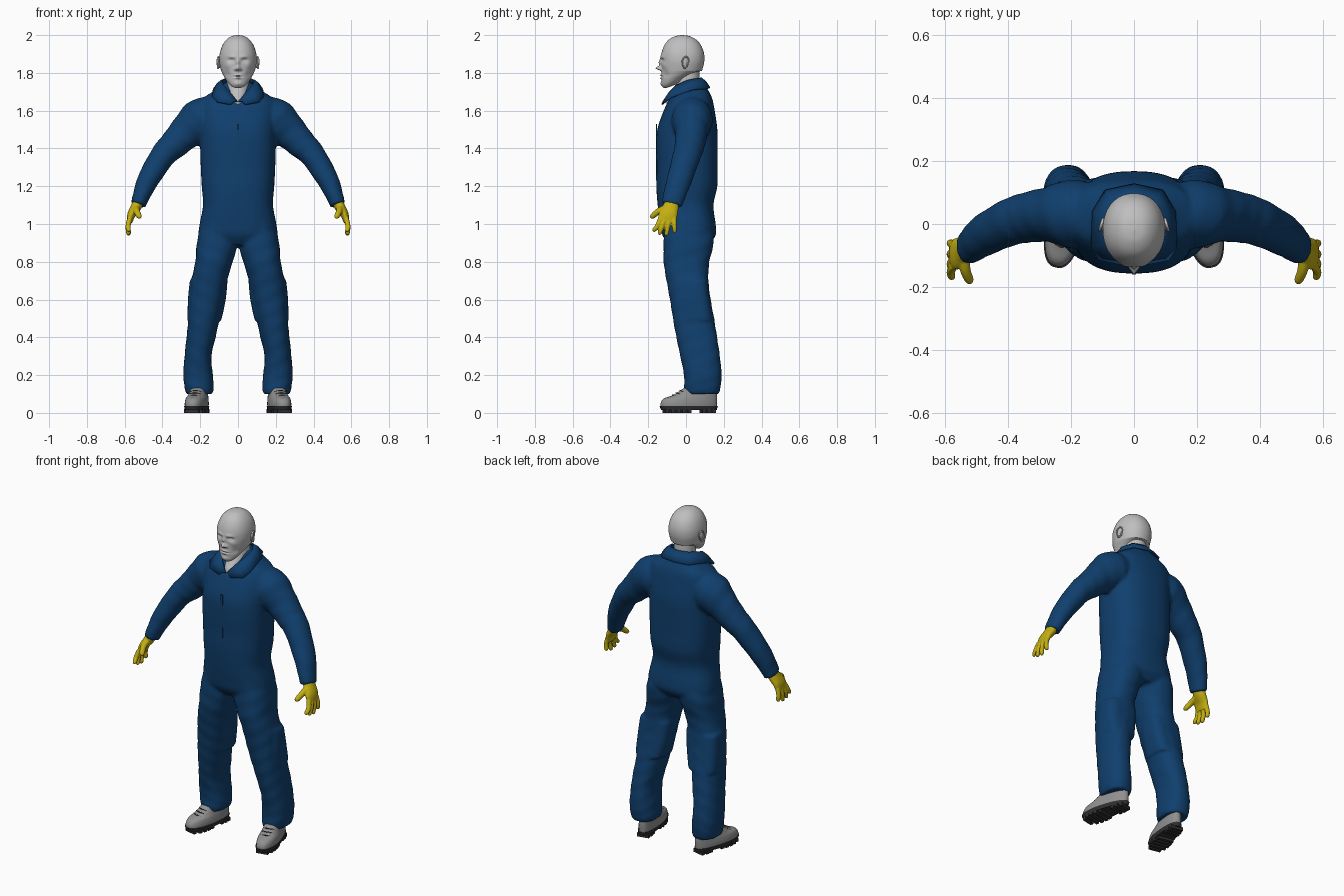
import bpy, bmesh, math
from mathutils import Vector, Matrix

if "Cube" in bpy.data.objects:
    bpy.data.objects.remove(bpy.data.objects["Cube"])


def material(name, r, g, b):
    m = bpy.data.materials.new(name)
    m.diffuse_color = (r, g, b, 1)
    m.use_nodes = True
    m.node_tree.nodes["Principled BSDF"].inputs["Base Color"].default_value = m.diffuse_color
    return m


BLUE = material("work blue", 0.005, 0.05, 0.155)
SKIN = material("pale grey", 0.52, 0.52, 0.52)
YELLOW = material("glove yellow", 0.55, 0.43, 0.006)
GREY = material("boot grey", 0.28, 0.28, 0.28)
DARK = material("sole dark", 0.03, 0.03, 0.03)


def interp(rows, k):
    """Catmull-Rom through rows of numbers, k steps per span."""
    out = []
    for i in range(len(rows) - 1):
        a, b, c, d = (rows[max(0, min(len(rows) - 1, i + j))] for j in (-1, 0, 1, 2))
        for s in range(k):
            t = s / k
            out.append([0.5 * (2 * q + (r - p) * t + (2 * p - 5 * q + 4 * r - w) * t * t
                               + (3 * q - p - 3 * r + w) * t ** 3) for p, q, r, w in zip(a, b, c, d)])
    return out + [list(rows[-1])]


def unit(a, n):
    c, s = math.cos(a), math.sin(a)
    return math.copysign(abs(c) ** (2 / n), c), math.copysign(abs(s) ** (2 / n), s)


def skin_rings(bm, rings):
    vs = [[bm.verts.new(p) for p in ring] for ring in rings]
    n = len(vs[0])
    for a, b in zip(vs, vs[1:]):
        for i in range(n):
            bm.faces.new((a[i], a[(i + 1) % n], b[(i + 1) % n], b[i]))
    bm.faces.new(vs[0])
    bm.faces.new(vs[-1])


def stack(bm, rows, side=1, seg=48, k=4, n=2.3, fold=0.0):
    """Horizontal sections: rows are (centre x, z, front y, back y, half width)."""
    rings = []
    for j, (cx, z, yf, yb, hw) in enumerate(interp(rows, k)):
        ring = []
        for i in range(seg):
            a = 2 * math.pi * i / seg
            u, v = unit(a, n)
            f = 1 + fold * math.sin(3 * a + j * 0.9) * math.sin(j * 0.55)
            ring.append((side * (cx + hw * u * f), (yf + yb) / 2 + (yb - yf) / 2 * v * f, z))
        rings.append(ring)
    skin_rings(bm, rings)


def limb(bm, rows, side=1, seg=32, k=5, fold=0.0):
    """Sections across a path: rows are (x, y, z, radius in xz, radius in y)."""
    pts = interp(rows, k)
    rings = []
    for j, p in enumerate(pts):
        t = Vector(pts[min(j + 1, len(pts) - 1)][:3]) - Vector(pts[max(j - 1, 0)][:3])
        ax = t.cross(Vector((0, 1, 0))).normalized()
        ay = t.cross(ax).normalized()
        ring = []
        for i in range(seg):
            a = 2 * math.pi * i / seg
            f = 1 + fold * math.sin(2 * a + j * 0.8) * math.sin(j * 0.7)
            q = Vector(p[:3]) + (ax * p[3] * math.cos(a) + ay * p[4] * math.sin(a)) * f
            ring.append((side * q.x, q.y, q.z))
        rings.append(ring)
    skin_rings(bm, rings)


def finish(bm, name, mat, angle=50, voxel=None, smooth=4):
    bmesh.ops.recalc_face_normals(bm, faces=bm.faces[:])
    me = bpy.data.meshes.new(name)
    bm.to_mesh(me)
    bm.free()
    me.materials.append(mat)
    for p in me.polygons:
        p.use_smooth = True
    me.set_sharp_from_angle(angle=math.radians(angle))
    ob = bpy.data.objects.new(name, me)
    bpy.context.collection.objects.link(ob)
    if voxel:
        r = ob.modifiers.new("fuse", 'REMESH')
        r.mode, r.voxel_size, r.use_smooth_shade = 'VOXEL', voxel, True
        s = ob.modifiers.new("soften", 'SMOOTH')
        s.factor, s.iterations = 0.5, smooth
    return ob


# Coverall: torso, legs, thigh pockets and sleeves fused into one cloth skin
bm = bmesh.new()
stack(bm, [(0, 1.75, -.02, .085, .07), (0, 1.72, -.04, .11, .105), (0, 1.69, -.065, .128, .15),
           (0, 1.66, -.088, .14, .19), (0, 1.60, -.118, .152, .205), (0, 1.5, -.152, .166, .2),
           (0, 1.4, -.157, .167, .2), (0, 1.3, -.155, .167, .197), (0, 1.2, -.157, .166, .192),
           (0, 1.1, -.15, .145, .185), (0, 1.0, -.137, .157, .203), (0, .94, -.125, .157, .205),
           (0, .89, -.09, .12, .15)], seg=64, n=2.5)
for s in (1, -1):
    stack(bm, [(.1, 1.0, -.12, .14, .095), (.11, .9, -.12, .145, .108), (.128, .8, -.118, .124, .099),
               (.152, .7, -.102, .12, .094), (.167, .6, -.086, .13, .088), (.181, .5, -.07, .148, .082),
               (.196, .4, -.05, .166, .077), (.211, .3, -.03, .18, .071), (.211, .2, -.012, .187, .078),
               (.206, .13, -.01, .182, .077), (.205, .1, -.005, .176, .07)], s, k=5, fold=0.025)
    stack(bm, [(.155, .705, -.035, .115, .1), (.165, .6, -.04, .128, .1), (.178, .49, -.035, .145, .09)],
          s, n=3.2)
    limb(bm, [(.13, .03, 1.58, .1, .1), (.2, .032, 1.545, .116, .11), (.27, .03, 1.49, .093, .088),
              (.34, .02, 1.42, .077, .08), (.395, .005, 1.365, .068, .074),
              (.475, -.035, 1.235, .058, .066), (.515, -.065, 1.14, .045, .058),
              (.528, -.075, 1.1, .041, .054)], s, fold=0.03)
finish(bm, "coverall", BLUE, voxel=0.01)

# Collar: folded strip around the neck with pointed lapels
half = [((0, .08, 1.772), (0, .126, 1.72)), ((.06, .062, 1.77), (.09, .107, 1.716)),
        ((.086, .01, 1.76), (.13, .04, 1.712)), ((.076, -.05, 1.735), (.135, -.075, 1.672)),
        ((.045, -.085, 1.70), (.11, -.112, 1.645)), ((.003, -.114, 1.648), (.04, -.126, 1.632))]
bm = bmesh.new()
strip = [((-a[0], *a[1:]), (-b[0], *b[1:])) for a, b in half[:0:-1]] + half
vs = []
for a, b in strip:
    a, b = Vector(a), Vector(b)
    mid = (a + b) / 2 + Vector((0, 0, .008))
    vs.append([bm.verts.new(p) for p in (a, mid, b)])
for p, q in zip(vs, vs[1:]):
    for i in (0, 1):
        bm.faces.new((p[i], q[i], q[i + 1], p[i + 1]))
collar = finish(bm, "collar", BLUE)
sol = collar.modifiers.new("cloth", 'SOLIDIFY')
sol.thickness, sol.offset = 0.008, 0

# Front seam strip and chest pocket flaps, thin plates on the cloth
bm = bmesh.new()
for x, y, z, w, h in ((0, -.157, 1.38, .012, .3),):
    m = Matrix.Translation((x, y, z)) @ Matrix.Diagonal((w, .006, h, 1))
    bmesh.ops.create_cube(bm, size=1, matrix=m)
finish(bm, "front_seam", BLUE, 30)

# Head: stacked sections, then soft bumps for the face
bm = bmesh.new()
rows = [(0, 2.0, -.022, -.018, .002), (0, 1.994, -.058, .02, .035), (0, 1.975, -.092, .055, .062),
        (0, 1.945, -.115, .08, .083), (0, 1.905, -.13, .095, .096), (0, 1.865, -.133, .097, .099),
        (0, 1.83, -.13, .09, .094), (0, 1.795, -.13, .078, .085), (0, 1.765, -.13, .055, .074),
        (0, 1.735, -.127, .025, .056), (0, 1.718, -.112, 0, .036), (0, 1.714, -.08, -.05, .01)]
stack(bm, rows, seg=120, k=9, n=2.15)
bumps = [(.03, 1.885, .022, .009, .006), (.035, 1.866, .015, .010, -.013), (.035, 1.864, .009, .006, .006),
         (0, 1.855, .009, .02, .012), (0, 1.825, .011, .011, .03), (.014, 1.819, .007, .007, .011),
         (0, 1.788, .02, .005, .007), (0, 1.773, .018, .005, .007), (0, 1.7805, .024, .003, -.005),
         (0, 1.742, .02, .013, .006), (.056, 1.838, .018, .016, .005), (.055, 1.79, .015, .02, -.006)]
for v in bm.verts:
    x, y, z = v.co
    w = max(0, min(1, (-y - .02) / .05))
    for bx, bz, sx, sz, amt in bumps:
        v.co.y -= w * amt * math.exp(-((abs(x) - bx) / sx) ** 2 - ((z - bz) / sz) ** 2)
    # raise the nape so the jaw line slopes up
    v.co.z += max(0, min(1, (1.81 - z) / .08)) * .4 * max(0, y + .115)
finish(bm, "head", SKIN, 80)

# Neck, reaching forward into the open collar
bm = bmesh.new()
stack(bm, [(0, 1.82, -.045, .07, .058), (0, 1.75, -.052, .072, .06), (0, 1.70, -.075, .07, .058),
           (0, 1.66, -.102, .06, .05), (0, 1.62, -.1, .05, .04)], n=2)
finish(bm, "neck", SKIN, 80)

for s, tag in ((1, "left"), (-1, "right")):
    # Ear: flat shell with a raised rim
    bm = bmesh.new()
    place = Matrix.Translation((s * .098, -.004, 1.855)) @ Matrix.Rotation(s * .3, 4, 'Z') \
        @ Matrix.Rotation(-.15, 4, 'X')
    bmesh.ops.create_uvsphere(bm, u_segments=24, v_segments=16, radius=1,
                              matrix=place @ Matrix.Diagonal((.008, .018, .03, 1)))
    rim = []
    for i in range(24):
        a = 2 * math.pi * i / 24
        d = Vector((0, math.cos(a) * (.7 + .3 * (math.sin(a) > 0)), math.sin(a) * 1.6))
        c = Vector((s * .006, d.y * .019, d.z * .019))
        o = d.normalized()
        rim.append([bm.verts.new(place @ (c + o * .004 * math.cos(b) + Vector((.005 * math.sin(b), 0, 0))))
                    for b in (j * math.pi / 4 for j in range(8))])
    for i in range(24):
        p, q = rim[i], rim[(i + 1) % 24]
        for j in range(8):
            bm.faces.new((p[j], p[(j + 1) % 8], q[(j + 1) % 8], q[j]))
    finish(bm, tag + "_ear", SKIN, 80)

    # Glove: palm, four fingers and thumb fused
    bm = bmesh.new()
    limb(bm, [(.515, -.07, 1.14, .03, .036), (.54, -.08, 1.09, .028, .042), (.564, -.095, 1.05, .022, .05),
              (.574, -.10, 1.01, .015, .046)], s, seg=24)
    for y0, y1, z1 in ((-.135, -.168, .958), (-.112, -.138, .943), (-.087, -.103, .938), (-.063, -.06, .952)):
        limb(bm, [(.573, y0, 1.03, .013, .013), (.582, y0 * .5 + y1 * .5, .99, .0135, .0125),
                  (.579, y1, z1 + .01, .012, .011), (.577, y1, z1, .004, .004)], s, seg=16)
    limb(bm, [(.54, -.10, 1.085, .02, .02), (.536, -.145, 1.067, .017, .017),
              (.523, -.178, 1.04, .014, .014), (.52, -.186, 1.03, .005, .005)], s, seg=16)
    finish(bm, tag + "_glove", YELLOW, voxel=0.004, smooth=3)

    # Boot: built straight along y, then turned toes-out
    turn = Matrix.Translation((s * .215, .015, 0)) @ Matrix.Rotation(s * math.radians(12), 4, 'Z')

    def shape(bm):
        for v in bm.verts:
            v.co.x *= 1 - 1.3 * max(0, v.co.y + .02)
        bmesh.ops.transform(bm, matrix=turn, verts=bm.verts[:])

    bm = bmesh.new()
    stack(bm, [(0, .02, -.15, .15, .055), (0, .05, -.152, .152, .057), (0, .075, -.135, .153, .054),
               (0, .092, -.09, .152, .05), (0, .115, -.05, .15, .046), (0, .14, -.015, .148, .045),
               (0, .155, .0, .145, .042)], n=2.4)
    shape(bm)
    finish(bm, tag + "_boot", GREY)

    bm = bmesh.new()
    stack(bm, [(0, .014, -.148, .15, .054), (0, .036, -.157, .156, .06)], n=2.5, k=2)
    for y, w in ((-.125, .07), (-.095, .098), (-.065, .108), (-.035, .108), (-.005, .1),
                 (.075, .096), (.102, .1), (.13, .09)):
        m = Matrix.Translation((0, y, .01)) @ Matrix.Diagonal((w, .019, .02, 1))
        bmesh.ops.create_cube(bm, size=1, matrix=m)
    shape(bm)
    finish(bm, tag + "_boot_sole", DARK, 35)

    # Laces across the tongue
    bm = bmesh.new()
    for y, z in ((-.088, .094), (-.068, .106), (-.048, .118)):
        limb(bm, [(-.03, y + .012, z - .006, .003, .003), (0, y, z, .003, .003),
                  (.03, y + .012, z - .006, .003, .003)], seg=8)
    shape(bm)
    finish(bm, tag + "_laces", DARK)
